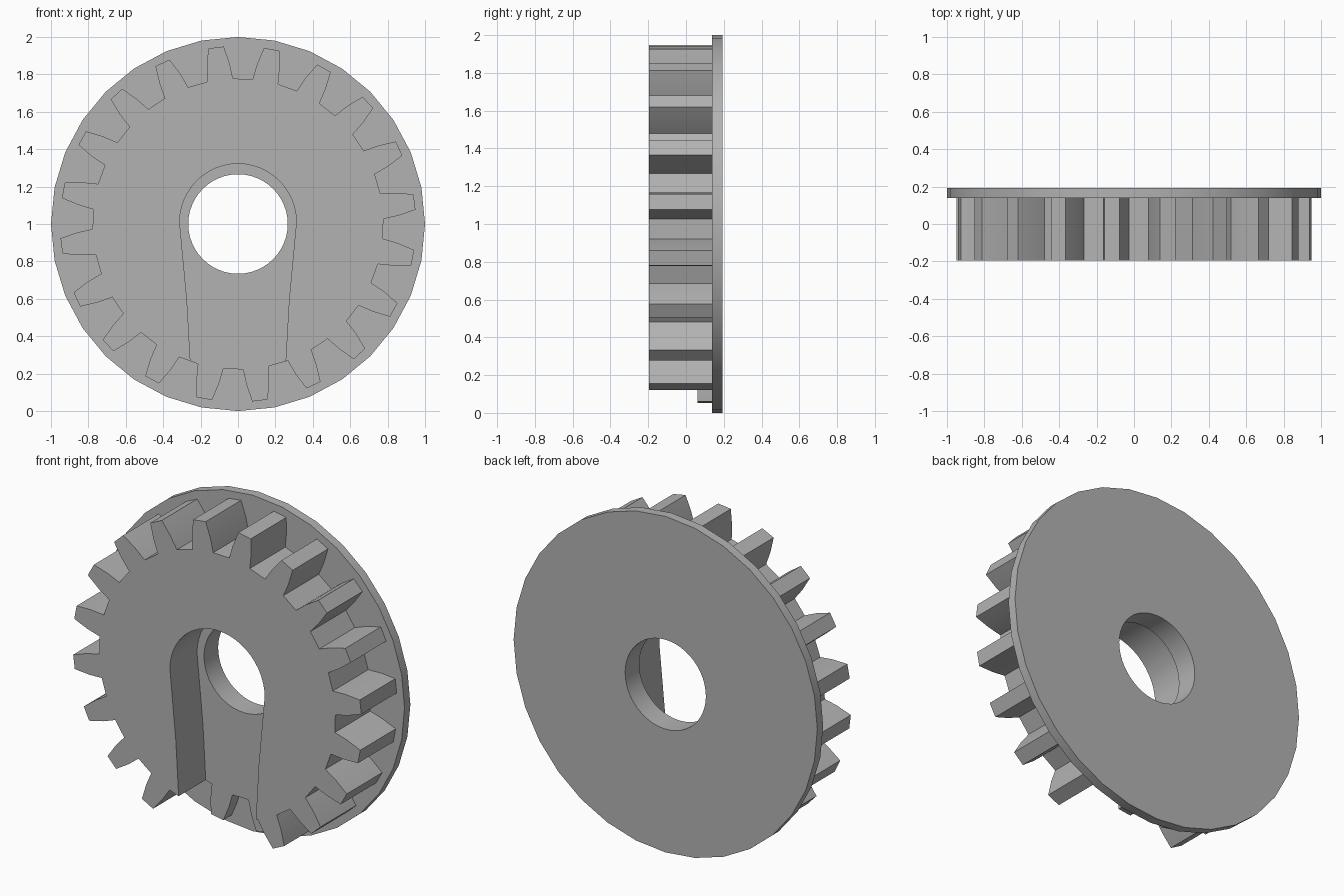
import bpy, bmesh, math
from mathutils import Vector

cube = bpy.data.objects.get("Cube")
if cube:
    bpy.data.objects.remove(cube, do_unlink=True)

CENTER_Z = 1.0
FRONT, SLOT_FLOOR, FLANGE_FRONT, BACK = -0.195, 0.06, 0.138, 0.193
TEETH = 20
TOOTH_OFFSET = -7.1

grey = bpy.data.materials.new("plain grey")
grey.use_nodes = True
GREY = (0.45, 0.45, 0.45, 1)
grey.diffuse_color = GREY
grey.node_tree.nodes["Principled BSDF"].inputs["Base Color"].default_value = GREY


def polar(radius, degrees):
    """Point on the front plane, with the angle measured clockwise from the top."""
    a = math.radians(degrees)
    return radius * math.sin(a), CENTER_Z + radius * math.cos(a)


def circle(radius, sides):
    return [polar(radius, 360 * i / sides) for i in range(sides)]


def prism(name, outline, y0, y1):
    """Extrude an (x, z) outline from y0 to y1."""
    bm = bmesh.new()
    face = bm.faces.new([bm.verts.new((x, y0, z)) for x, z in outline])
    ext = bmesh.ops.extrude_face_region(bm, geom=[face])
    moved = [v for v in ext["geom"] if isinstance(v, bmesh.types.BMVert)]
    bmesh.ops.translate(bm, verts=moved, vec=Vector((0, y1 - y0, 0)))
    bmesh.ops.recalc_face_normals(bm, faces=bm.faces)
    mesh = bpy.data.meshes.new(name)
    bm.to_mesh(mesh)
    bm.free()
    mesh.materials.append(grey)
    obj = bpy.data.objects.new(name, mesh)
    bpy.context.collection.objects.link(obj)
    return obj


def activate(obj):
    bpy.ops.object.select_all(action='DESELECT')
    obj.select_set(True)
    bpy.context.view_layer.objects.active = obj


def cut(target, cutter):
    mod = target.modifiers.new("cut", 'BOOLEAN')
    mod.operation = 'DIFFERENCE'
    mod.solver = 'EXACT'
    mod.object = cutter
    activate(target)
    bpy.ops.object.modifier_apply(modifier=mod.name)


# Toothed wheel outline: root, bulging flank and narrow tip on both sides
tooth = [(0.778, -5.1), (0.86, -4.1), (0.952, -2.5),
         (0.952, 2.5), (0.86, 4.1), (0.778, 5.1)]
outline = [polar(r, TOOTH_OFFSET + i * 360 / TEETH + a)
           for i in range(TEETH) for r, a in tooth]
gear = prism("gear_wheel", outline, FRONT, FLANGE_FRONT)

# Thin back flange
flange = prism("back_flange", circle(1.0, 32), FLANGE_FRONT, BACK)

# Keyhole recess: round top, tapering sides, open at the bottom
arch = [polar(0.312, -90 + 180 * i / 24) for i in range(25)]
arch = [(x, z + 0.01) for x, z in arch]
side = [(0.273, 0.595), (0.255, 0.275), (0.245, -0.1)]
slot = arch + side + [(-x, z) for x, z in reversed(side)]
slot_cutter = prism("slot_cutter", slot, FRONT - 0.1, SLOT_FLOOR)
cut(gear, slot_cutter)

# Shaft hole through everything
hole_cutter = prism("hole_cutter", circle(0.266, 48), FRONT - 0.1, BACK + 0.1)
cut(gear, hole_cutter)
cut(flange, hole_cutter)

for helper in (slot_cutter, hole_cutter):
    bpy.data.objects.remove(helper, do_unlink=True)

for part in (gear, flange):
    activate(part)
    bpy.ops.object.shade_smooth_by_angle(angle=math.radians(30))
